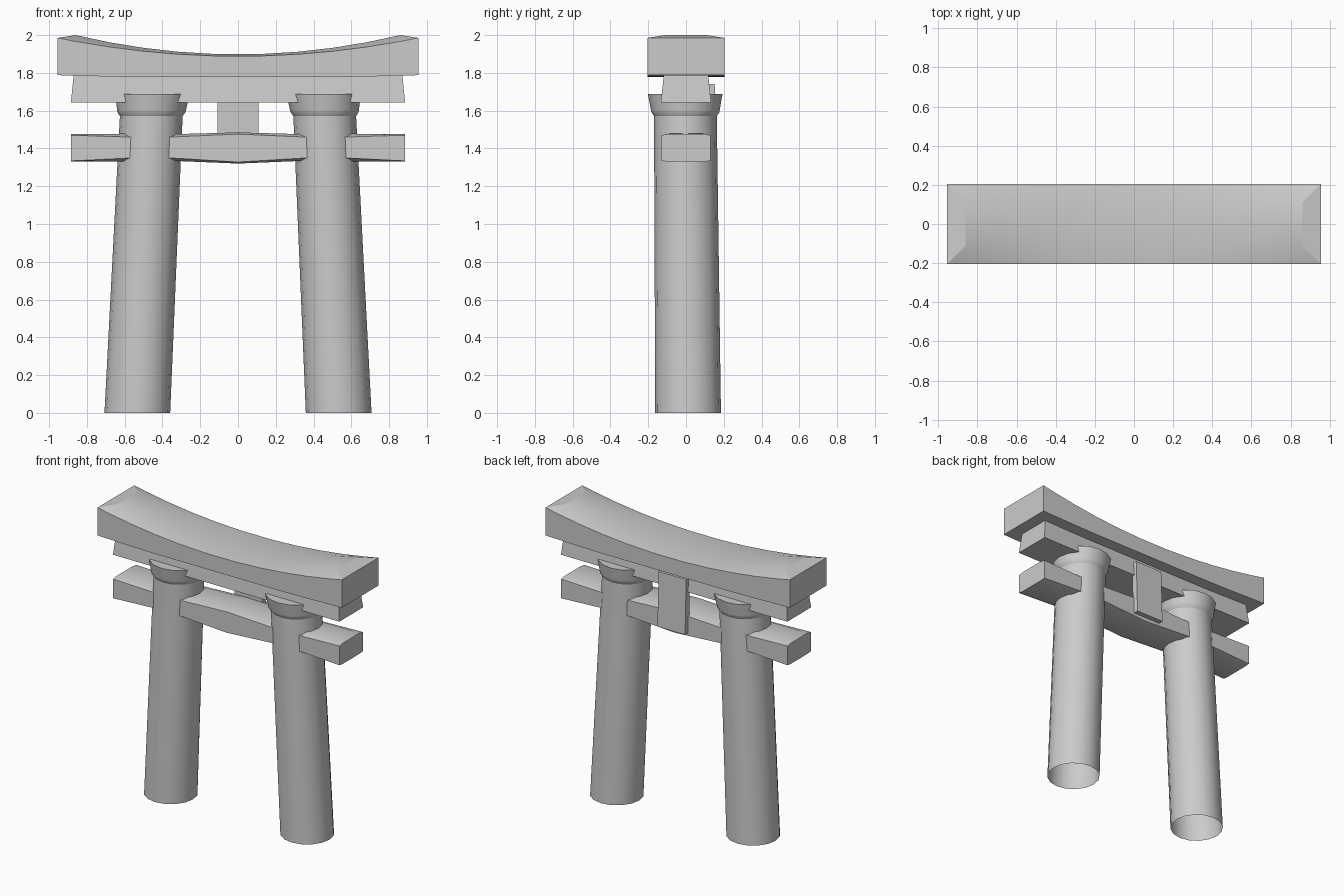
import bpy, bmesh, math
from mathutils import Vector

if "Cube" in bpy.data.objects:
    bpy.data.objects.remove(bpy.data.objects["Cube"])


def finish(name, bm, smooth=None):
    bmesh.ops.remove_doubles(bm, verts=bm.verts[:], dist=1e-4)
    bmesh.ops.recalc_face_normals(bm, faces=bm.faces[:])
    me = bpy.data.meshes.new(name)
    bm.to_mesh(me)
    bm.free()
    ob = bpy.data.objects.new(name, me)
    bpy.context.collection.objects.link(ob)
    if smooth:
        bpy.ops.object.select_all(action='DESELECT')
        ob.select_set(True)
        bpy.context.view_layer.objects.active = ob
        bpy.ops.object.shade_smooth_by_angle(angle=math.radians(smooth))
    return ob


def loft(name, rings, cap_start=True, cap_end=True, smooth=None):
    """Skin a list of closed rings of points."""
    bm = bmesh.new()
    vs = [[bm.verts.new(p) for p in r] for r in rings]
    n = len(rings[0])
    for a, b in zip(vs, vs[1:]):
        for i in range(n):
            j = (i + 1) % n
            bm.faces.new((a[i], a[j], b[j], b[i]))
    if cap_start:
        bm.faces.new(vs[0])
    if cap_end:
        bm.faces.new(vs[-1])
    return finish(name, bm, smooth)


def mirrored(half):
    """Stations for x >= 0 -> stations across the whole width."""
    return [(-s[0],) + s[1:] for s in reversed(half) if s[0] > 0] + half


# curved top beam: bevelled upper edges, hipped ends
def top_section(x):
    e = 1.888 + 0.097 * (abs(x) / 0.955) ** 2
    low = 1.778 + 0.01 * max(0, (abs(x) - 0.58) / 0.375)
    if abs(x) > 0.95:
        yr, zr = 0.205, e
    else:
        yr, zr = 0.11, 1.898 + 0.102 * (abs(x) / 0.86) ** 2
    return [(x, -0.205, low), (x, 0.205, low), (x, 0.205, e),
            (x, yr, zr), (x, -yr, zr), (x, -0.205, e)]


xs = [s[0] for s in mirrored([(v,) for v in (0.12, 0.32, 0.5, 0.68, 0.86, 0.955)])]
loft("top_beam", [top_section(x) for x in xs], smooth=20)

# beam under it, ends slanting outward toward the bottom
loft("under_beam", [[(sx * w, sy * d, z) for sx, sy in ((-1, -1), (1, -1), (1, 1), (-1, 1))]
                    for w, d, z in ((0.885, 0.133, 1.643), (0.87, 0.118, 1.785))])

# tie rail, pinched at the pillars and swelling at the middle
# x, bottom edge, bottom, top edge, top
rail = mirrored([(0.0, 1.328, 1.32, 1.476, 1.485),
                 (0.36, 1.35, 1.335, 1.46, 1.475),
                 (0.56, 1.35, 1.332, 1.46, 1.478),
                 (0.885, 1.334, 1.33, 1.47, 1.477)])
loft("tie_rail", [[(x, -0.13, be), (x, -0.09, b), (x, 0.09, b), (x, 0.13, be),
                   (x, 0.13, te), (x, 0.09, t), (x, -0.09, t), (x, -0.13, te)]
                  for x, be, b, te, t in rail], smooth=20)


# leaning pillars and their flared collars
def lean_rings(side, profile, n=16):
    rings = []
    for r, z in profile:
        cx, cy = side * (0.533 - 0.047 * z), 0.011 - 0.009 * z
        rings.append([(cx + r * math.cos(2 * math.pi * i / n),
                       cy + r * math.sin(2 * math.pi * i / n), z) for i in range(n)])
    return rings


for side, tag in ((-1, "left"), (1, "right")):
    loft(tag + "_pillar", lean_rings(side, [(0.174, 0), (0.166, 1.6)]),
         cap_start=False, smooth=40)
    loft(tag + "_collar", lean_rings(side, [(0.164, 1.568), (0.18, 1.592),
                                            (0.182, 1.602), (0.197, 1.687)]), smooth=30)

# sign tablet on the back, overlapping the rail and under beam
loft("tablet", [[(-0.108, a, z), (0.108, a, z), (0.108, b, z), (-0.108, b, z)]
                for a, b, z in ((0.12, 0.165, 1.355), (0.11, 0.152, 1.74))])
